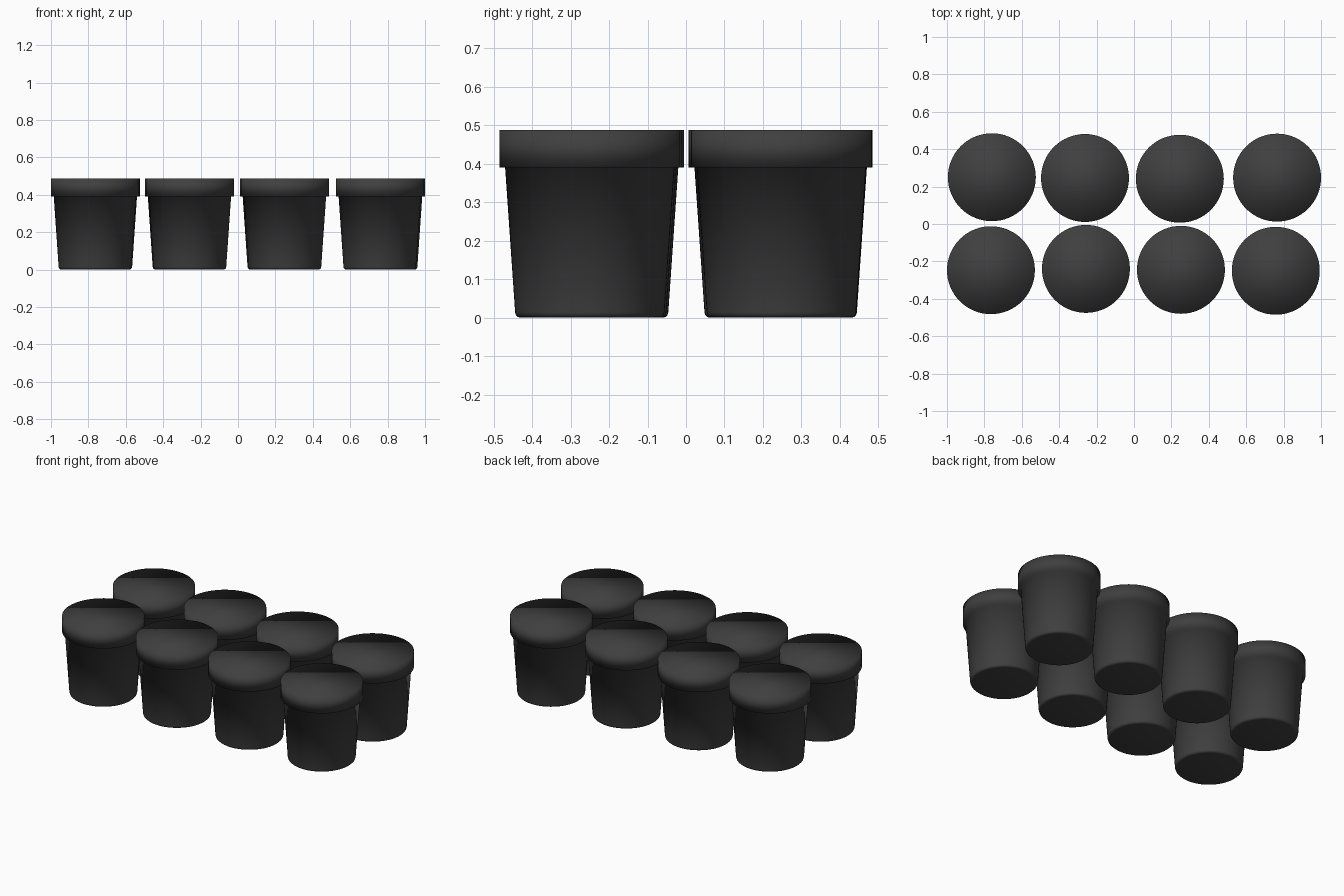
import bpy, bmesh, math

cube = bpy.data.objects.get("Cube")
if cube:
    bpy.data.objects.remove(cube, do_unlink=True)

# Single dark plastic colour
plastic = bpy.data.materials.new("charcoal_plastic")
plastic.use_nodes = True
colour = (0.05, 0.05, 0.05, 1)
plastic.diffuse_color = colour
bsdf = next(n for n in plastic.node_tree.nodes if n.type == 'BSDF_PRINCIPLED')
bsdf.inputs["Base Color"].default_value = colour

# Pot outline from base to lid: (radius, height)
PROFILE = [(0.18, 0), (0.187, 0.002), (0.192, 0.007), (0.194, 0.014),
           (0.22, 0.39), (0.235, 0.39), (0.235, 0.488)]
SIDES = 64


def pot_mesh():
    """Tapered pot with a rounded foot, stepped rim and softly shaded flat top."""
    bm = bmesh.new()
    rings = []
    for r, z in PROFILE:
        angles = [2 * math.pi * i / SIDES for i in range(SIDES)]
        rings.append([bm.verts.new((r * math.cos(a), r * math.sin(a), z)) for a in angles])
    for low, high in zip(rings, rings[1:]):
        for i in range(SIDES):
            j = (i + 1) % SIDES
            bm.faces.new((low[i], low[j], high[j], high[i]))
    bm.faces.new(rings[-1])
    bm.faces.new(rings[0][::-1])
    for f in bm.faces:
        f.smooth = True
    mesh = bpy.data.meshes.new("pot")
    bm.to_mesh(mesh)
    bm.free()
    mesh.materials.append(plastic)
    return mesh


# Two slightly uneven rows of four pots
mesh = pot_mesh()
ROWS = {
    "front": [(-0.765, -0.247), (-0.257, -0.24), (0.251, -0.245), (0.758, -0.25)],
    "back": [(-0.76, 0.25), (-0.262, 0.246), (0.245, 0.242), (0.765, 0.248)],
}
for row, spots in ROWS.items():
    for n, (x, y) in enumerate(spots, 1):
        pot = bpy.data.objects.new(f"{row}_pot_{n}", mesh)
        pot.location = (x, y, 0)
        bpy.context.collection.objects.link(pot)
